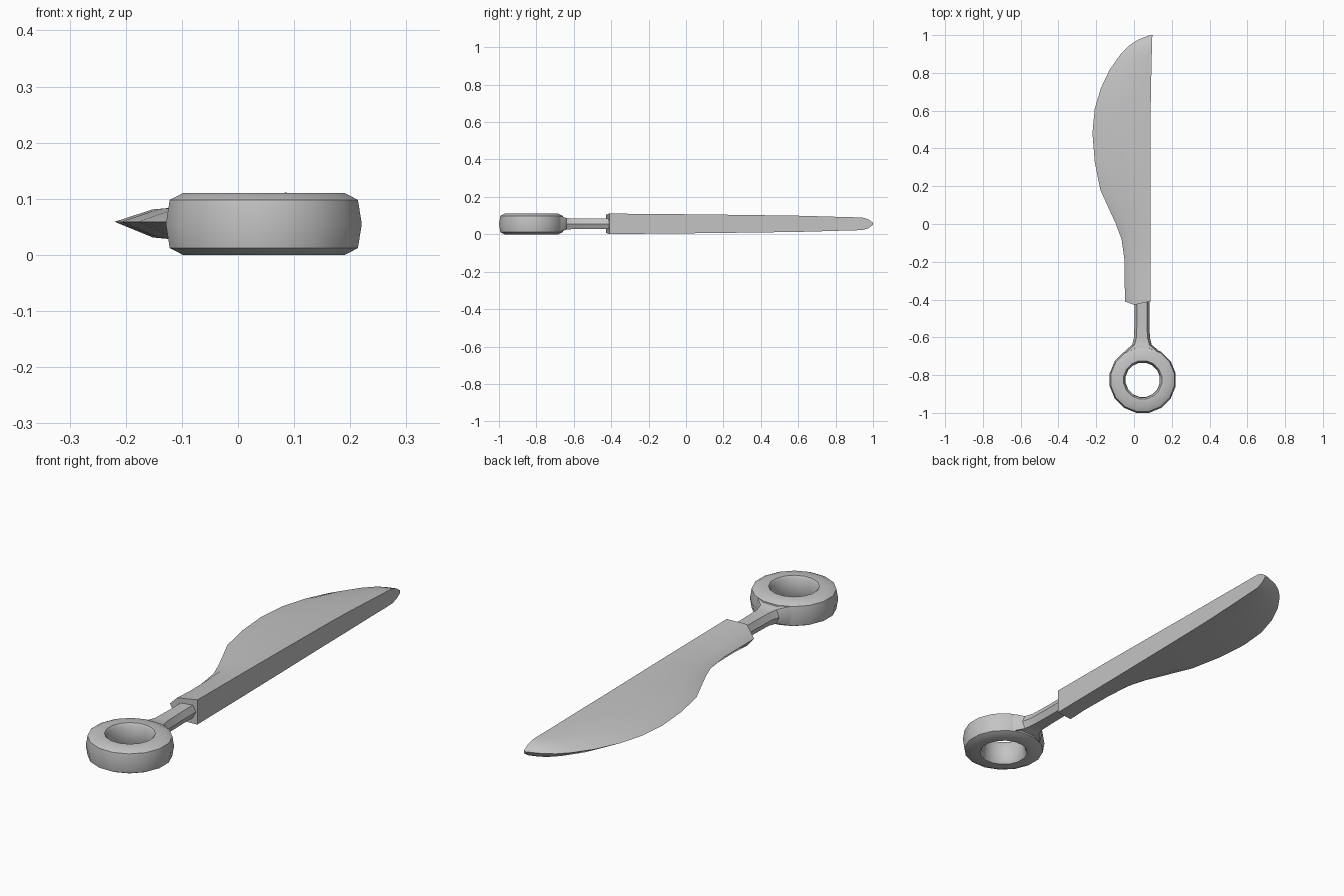
import bpy, bmesh, math

cube = bpy.data.objects.get("Cube")
if cube:
    bpy.data.objects.remove(cube, do_unlink=True)

MID = 0.056  # mid height of the flat-lying knife

metal = bpy.data.materials.new("grey_metal")
metal.use_nodes = True
GREY = (0.55, 0.55, 0.55, 1)
metal.diffuse_color = GREY
metal.node_tree.nodes["Principled BSDF"].inputs["Base Color"].default_value = GREY


def loft(name, rings, closed=False, angle=30):
    """Skin a list of equal-length point rings; close into a loop or cap the ends."""
    bm = bmesh.new()
    loops = [[bm.verts.new(p) for p in ring] for ring in rings]
    n = len(loops[0])
    pairs = list(zip(loops, loops[1:]))
    if closed:
        pairs.append((loops[-1], loops[0]))
    else:
        bm.faces.new(loops[0])
        bm.faces.new(loops[-1])
    for a, b in pairs:
        for i in range(n):
            j = (i + 1) % n
            bm.faces.new((a[i], a[j], b[j], b[i]))
    bmesh.ops.recalc_face_normals(bm, faces=bm.faces)
    mesh = bpy.data.meshes.new(name)
    bm.to_mesh(mesh)
    bm.free()
    mesh.materials.append(metal)
    obj = bpy.data.objects.new(name, mesh)
    bpy.context.collection.objects.link(obj)
    bpy.ops.object.select_all(action="DESELECT")
    obj.select_set(True)
    bpy.context.view_layer.objects.active = obj
    bpy.ops.object.shade_smooth_by_angle(angle=math.radians(angle))
    return obj


# Blade: y, edge x, ridge x, ridge half height, spine x, spine half height
stations = [
    (-0.41, -0.048, 0.0, 0.048, 0.087, 0.055),
    (-0.34, -0.049, -0.002, 0.042, 0.087, 0.054),
    (-0.20, -0.049, -0.018, 0.03, 0.087, 0.053),
    (-0.08, -0.066, -0.025, 0.03, 0.087, 0.052),
    (0.00, -0.096, -0.045, 0.03, 0.087, 0.051),
    (0.18, -0.178, -0.11, 0.027, 0.087, 0.049),
    (0.33, -0.208, -0.14, 0.026, 0.087, 0.047),
    (0.48, -0.22, -0.152, 0.025, 0.087, 0.045),
    (0.61, -0.208, -0.145, 0.025, 0.088, 0.043),
    (0.72, -0.175, -0.12, 0.025, 0.09, 0.04),
    (0.82, -0.127, -0.075, 0.025, 0.092, 0.037),
    (0.90, -0.07, -0.02, 0.025, 0.094, 0.035),
    (0.945, -0.025, 0.025, 0.025, 0.095, 0.033),
    (0.975, 0.02, 0.055, 0.018, 0.096, 0.024),
    (1.0, 0.085, 0.09, 0.004, 0.097, 0.006),
]
sections = []
for k, (y, edge, ridge, rh, spine, sh) in enumerate(stations):
    slant = 0.018 if k == 0 else 0
    sections.append([
        (edge, y, MID + 0.003), (ridge, y - slant, MID + rh), (spine, y, MID + sh),
        (spine, y, MID - sh), (ridge, y - slant, MID - rh)])
loft("blade", sections, angle=35)

# Shank: bevelled bar flaring into the ring; y, half width, half height
bar = [(-0.38, 0.039, 0.028), (-0.50, 0.039, 0.028), (-0.60, 0.042, 0.028),
       (-0.64, 0.052, 0.031), (-0.665, 0.082, 0.04), (-0.705, 0.11, 0.04)]
rings = []
for y, w, h in bar:
    flat = w - 0.013
    rings.append([(0.042 + x, y, MID + z) for x, z in
                  ((-flat, h), (flat, h), (w, 0), (flat, -h), (-flat, -h), (-w, 0))])
loft("shank", rings)

# Pommel ring: bulged profile swept around a vertical axis
half = [(0.103, 0.055), (0.147, 0.055), (0.171, 0.043)]
profile = half + [(0.178, 0)] + [(r, -z) for r, z in reversed(half)]
profile += [(0.095, -0.043), (0.092, 0), (0.095, 0.043)]
SIDES = 16
rings = []
for i in range(SIDES):
    a = (i + 0.5) * math.tau / SIDES
    rings.append([(0.046 + r * math.cos(a), -0.825 + r * math.sin(a), 0.055 + z)
                  for r, z in profile])
loft("pommel_ring", rings, closed=True)
